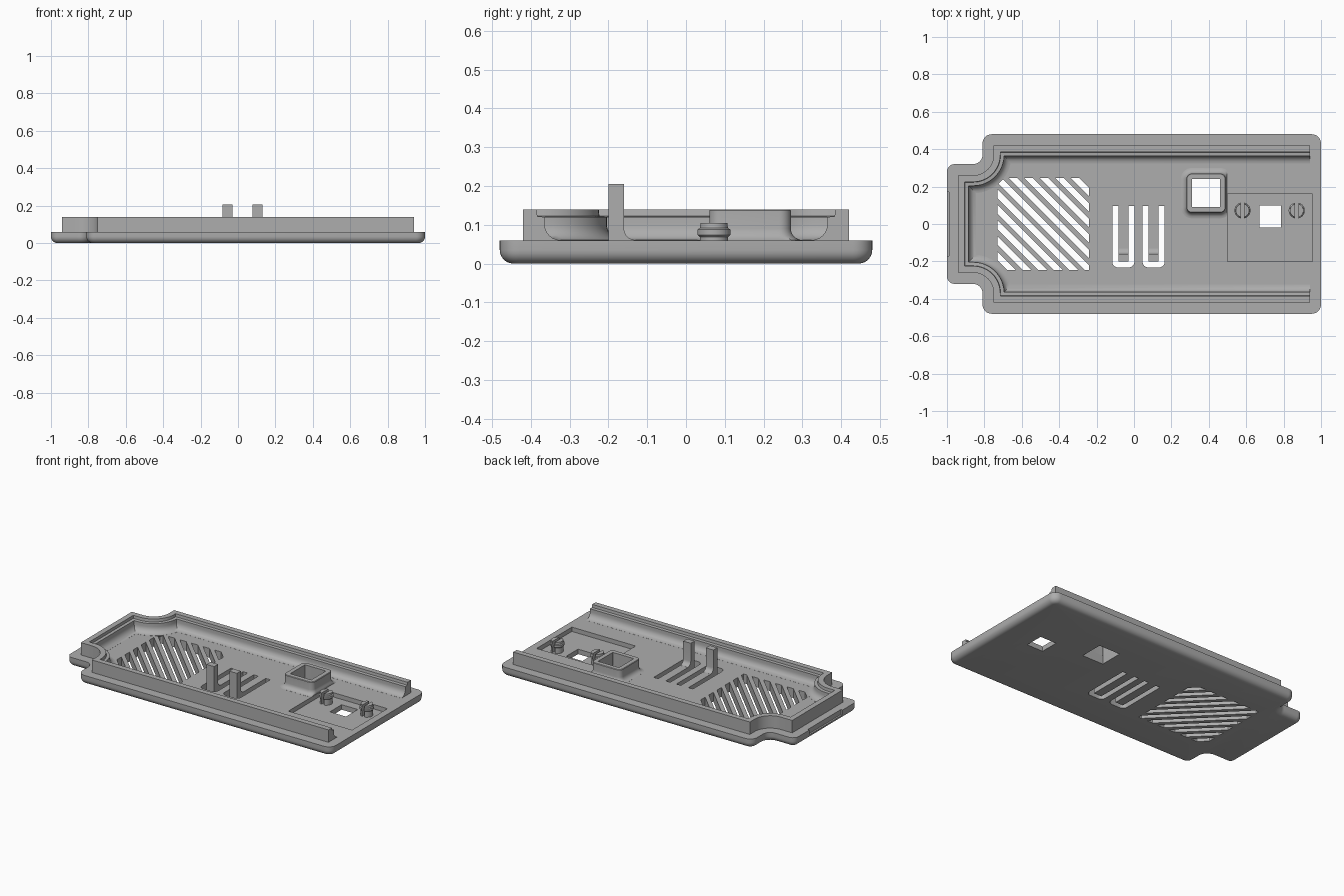
import bpy, bmesh, math
from mathutils import Vector

if "Cube" in bpy.data.objects:
    bpy.data.objects.remove(bpy.data.objects["Cube"])

grey = bpy.data.materials.new("plain grey")
grey.diffuse_color = (0.42, 0.42, 0.42, 1)
grey.use_nodes = True
grey.node_tree.nodes["Principled BSDF"].inputs["Base Color"].default_value = grey.diffuse_color
FLOOR, LIP = 0.06, 0.14


def loft(name, rows, wrap_rows=False, caps=True):
    """Skin rows of 3D points; caps close the first and last row, or the
    open ends of the profile when wrap_rows is set."""
    bm = bmesh.new()
    v = [[bm.verts.new(p) for p in row] for row in rows]
    nr, nc = len(v), len(v[0])
    sweep = wrap_rows and caps
    for i in range(nr if wrap_rows else nr - 1):
        for j in range(nc - 1 if sweep else nc):
            a, b, k = v[i], v[(i + 1) % nr], (j + 1) % nc
            bm.faces.new((a[j], a[k], b[k], b[j]))
    if sweep:
        bm.faces.new([r[0] for r in v])
        bm.faces.new([r[-1] for r in v])
    elif caps:
        bm.faces.new(v[0])
        bm.faces.new(v[-1])
    bmesh.ops.remove_doubles(bm, verts=bm.verts, dist=1e-5)
    bmesh.ops.recalc_face_normals(bm, faces=bm.faces)
    me = bpy.data.meshes.new(name)
    bm.to_mesh(me)
    bm.free()
    ob = bpy.data.objects.new(name, me)
    bpy.context.collection.objects.link(ob)
    me.materials.append(grey)
    return ob


def select(ob):
    bpy.ops.object.select_all(action='DESELECT')
    ob.select_set(True)
    bpy.context.view_layer.objects.active = ob


def level(pts, z):
    return [(x, y, z) for x, y in pts]


def rounded(corners, d=0, n=8):
    """Right-angled outline with (x, y, radius) corners, moved inward by d."""
    out = []
    for i, (x, y, r) in enumerate(corners):
        p = Vector((x, y))
        a = (p - Vector(corners[i - 1][:2])).normalized()
        b = (Vector(corners[(i + 1) % len(corners)][:2]) - p).normalized()
        c = p - r * a + r * b
        rr = r - d if a.x * b.y - a.y * b.x > 0 else r + d
        for k in range(n + 1):
            t = k / n * math.pi / 2
            out.append(tuple(c + rr * (a * math.sin(t) - b * math.cos(t))))
    return out


def rect(x0, x1, y0, y1, r=0.0):
    return [(x1, y0, r), (x1, y1, r), (x0, y1, r), (x0, y0, r)]


def prism(name, pts, z0, z1):
    return loft(name, [level(pts, z0), level(pts, z1)])


def box(name, x0, x1, y0, y1, z0, z1):
    return prism(name, [c[:2] for c in rect(x0, x1, y0, y1)], z0, z1)


# Base plate with notched end and rounded underside
edge = [(1, -.48, .05), (1, .48, .05), (-.81, .48, .05), (-.81, .32, .05),
        (-1, .32, .04), (-1, -.32, .04), (-.81, -.32, .05), (-.81, -.48, .05)]
R = 0.035
rows = []
for k in range(7):
    t = k / 6 * math.pi / 2
    rows.append(level(rounded(edge, R * (1 - math.sin(t))), R * (1 - math.cos(t))))
rows.append(level(rounded(edge), FLOOR))
plate = loft("base_plate", rows)

# Cutters: recess, window, collar opening, end groove
cutters = [
    box("cut_recess", .5, .955, -.2, .16, .032, .2),
    box("cut_window", .67, .785, -.02, .1, -.1, .2),
    box("cut_collar", .31, .46, .09, .24, -.1, .2),
    box("cut_groove", -1.1, -.988, -.17, .17, .028, .2),
]

# Diagonal vent slots clipped to a square
H, CX = 0.245, -0.485


def ends(o):
    if o <= 0:
        return (-H, o + H), (o + H, -H)
    return (o - H, H), (H, o - H)


for k in range(-5, 6):
    lo, hi = k * .083 - .023, k * .083 + .023
    (a, b), (c, d) = ends(lo), ends(hi)
    pts = [a, b, d, c]
    if k == 0:
        pts = [a, b, (H, -H), d, c, (-H, H)]
    cutters.append(prism("cut_vent", [(CX + x, y) for x, y in pts], -.1, .2))

# U-shaped slots that free the two spring fingers
FINGERS = (-0.057, 0.105)
for fx in FINGERS:
    arc = rounded([(fx + .059, -.232, .03), (fx + .059, .095, 0),
                   (fx - .059, .095, 0), (fx - .059, -.232, .03)])
    # outer outline split at the root, then inner finger edge
    left = arc[-9:]
    right = arc[:9]
    u = ([(fx - .059, .095)] + left + right + [(fx + .059, .095), (fx + .027, .095),
         (fx + .027, -.2), (fx - .027, -.2), (fx - .027, .095)])
    cutters.append(prism("cut_finger", u, -.1, .2))

for c in cutters:
    select(plate)
    m = plate.modifiers.new("cut", 'BOOLEAN')
    m.operation, m.solver, m.object = 'DIFFERENCE', 'EXACT', c
    bpy.ops.object.modifier_apply(modifier=m.name)
    bpy.data.objects.remove(c)


# Raised rim: three-sided wall following the notches, open at the right end
def rim_path(d, z):
    cx, cy, r = -.86, .37, .11 + d
    a0 = math.asin(min(0, .05 - d) / r)
    a1 = -math.acos(max(0, d - .08) / r)
    half = [(.94, .42 - d), (cx + r * math.cos(a0), .42 - d)]
    for k in range(13):
        t = a0 + (a1 - a0) * k / 12
        half.append((cx + r * math.cos(t), cy + r * math.sin(t)))
    half.append((-.94 + d, cy + r * math.sin(a1)))
    return level(half + [(x, -y) for x, y in reversed(half)], z)


profile = [(0, .055), (0, LIP), (.035, LIP), (.037, .122), (.056, .12)]
for k in range(7):
    t = k / 6 * math.pi / 2
    profile.append((.096 - .04 * math.cos(t), .1005 - .04 * math.sin(t)))
profile.append((.096, .055))
loft("rim_wall", [rim_path(d, z) for d, z in profile], wrap_rows=True)

# Square collar around the opening, flared at its foot
rows = []
flare = [(.03, .055)]
for k in range(6):
    t = k / 5 * math.pi / 2
    flare.append((.03 * (1 - math.sin(t)), .0905 - .03 * math.cos(t)))
flare += [(0, LIP - .003), (-.003, LIP)]
for g, z in flare:
    pts = rounded(rect(.28, .49, .06, .27, .03), -g)
    rows.append([(min(x, .498), y, z) for x, y in pts])
for z in (LIP, .055):
    rows.append(level(rounded(rect(.31, .46, .09, .24, .002)), z))
loft("collar", rows, wrap_rows=True, caps=False)

# Upright tabs on the spring fingers, with a filleted root
side = [(-.2, .05), (-.2, .205), (-.16, .205), (-.16, .09)]
for k in range(1, 6):
    t = k / 5 * math.pi / 2
    side.append((-.13 - .03 * math.cos(t), .0905 - .03 * math.sin(t)))
side.append((-.13, .05))
for fx in FINGERS:
    loft("finger_tab", [[(fx + s * .027, y, z) for y, z in side] for s in (-1, 1)])

# Split snap posts standing in the recess
post = [(.037, .025), (.037, .068), (.043, .074), (.043, .088), (.037, .092), (.036, .105)]
for px in (.58, .87):
    for s in (-1, 1):
        rows = []
        for r, z in post:
            a = math.acos(.009 / r)
            rows.append([(px + s * r * math.cos(t), .072 + r * math.sin(t), z)
                         for t in (a * (k / 8 - 1) for k in range(17))])
        loft("snap_post_half", rows)

# Smooth the curved surfaces, keep edges sharp
for ob in list(bpy.context.scene.objects):
    select(ob)
    bpy.ops.object.shade_smooth_by_angle(angle=math.radians(30))
